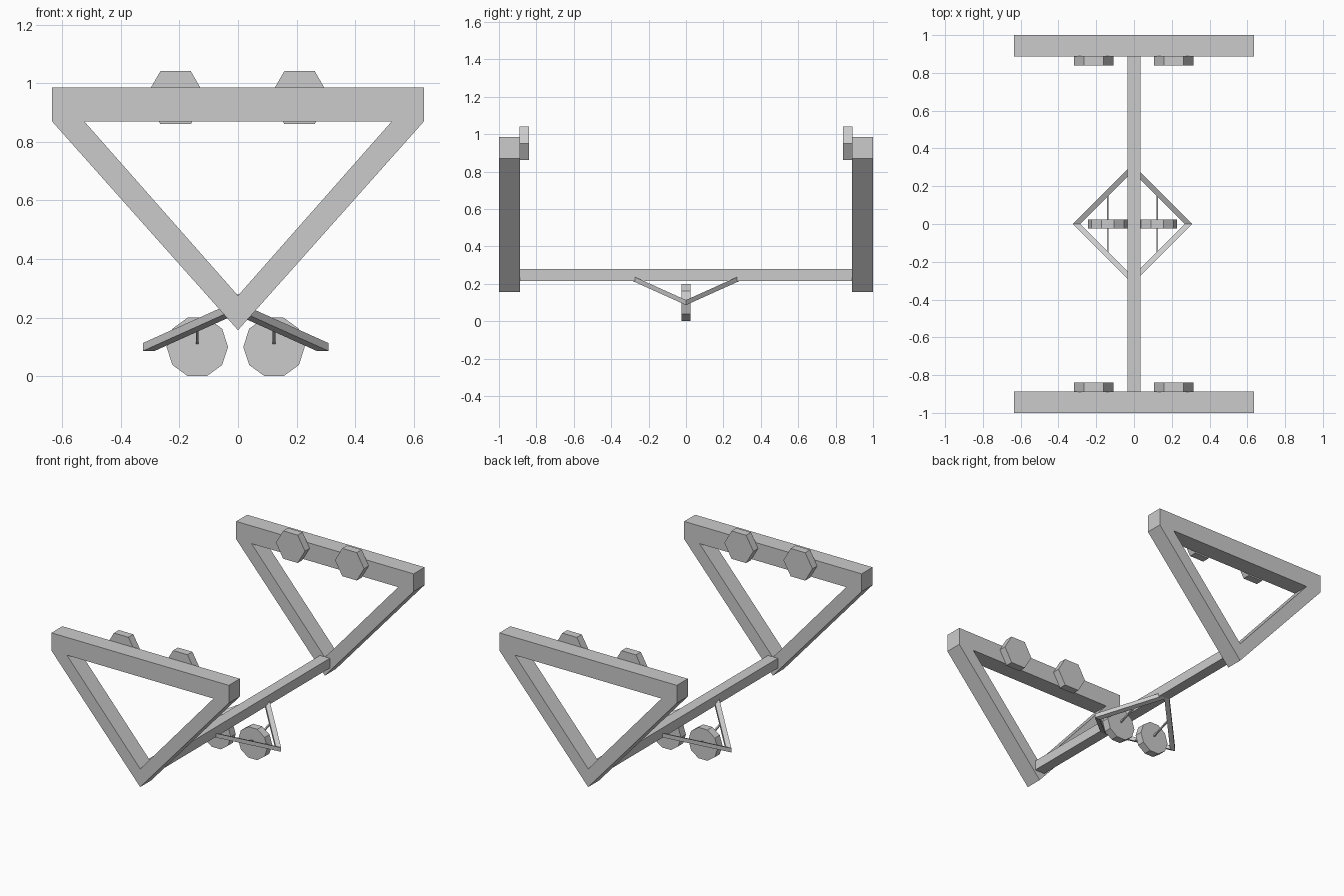
import bpy, bmesh
from math import cos, sin, tau
from mathutils import Vector

if "Cube" in bpy.data.objects:
    bpy.data.objects.remove(bpy.data.objects["Cube"])


def extrude_faces(name, verts, faces, offset):
    """Flat faces swept along an offset vector into a closed solid."""
    bm = bmesh.new()
    vs = [bm.verts.new(v) for v in verts]
    fs = [bm.faces.new([vs[i] for i in f]) for f in faces]
    ext = bmesh.ops.extrude_face_region(bm, geom=fs, use_keep_orig=True)
    moved = [g for g in ext["geom"] if isinstance(g, bmesh.types.BMVert)]
    bmesh.ops.translate(bm, verts=moved, vec=offset)
    bmesh.ops.recalc_face_normals(bm, faces=bm.faces)
    mesh = bpy.data.meshes.new(name)
    bm.to_mesh(mesh)
    bm.free()
    obj = bpy.data.objects.new(name, mesh)
    bpy.context.collection.objects.link(obj)
    return obj


def disc(name, x, z, radius, sides, y0, y1):
    """Low-poly disc with its axis along y."""
    pts = [(x + radius * cos(tau * i / sides), y0, z + radius * sin(tau * i / sides))
           for i in range(sides)]
    return extrude_faces(name, pts, [range(sides)], (0, y1 - y0, 0))


# Triangular end frames, with two hexagonal pads on each inner face
outline = [(-.635, .985), (.635, .985), (.635, .87), (0, .157), (-.635, .87),
           (-.525, .87), (.525, .87), (0, .275)]
ring = [(0, 1, 2, 6, 5, 4), (2, 3, 7, 6), (3, 4, 5, 7)]
for end, s in (("front", -1), ("back", 1)):
    extrude_faces(end + "_frame", [(x, s, z) for x, z in outline], ring, (0, -s * .112, 0))
    for side, x in (("left", -.213), ("right", .21)):
        disc(f"{end}_{side}_pad", x, .951, .104, 6, s * .84, s * .89)

# Long central beam
extrude_faces("central_beam",
              [(-.035, -.89, .215), (.035, -.89, .215), (.035, -.89, .278), (-.035, -.89, .278)],
              [range(4)], (0, 1.78, 0))

# Sloping wheel brackets, wheels and thin axle rods
CX = -.008
for side, sx in (("left", -1), ("right", 1)):
    wx = CX + sx * .131
    disc(side + "_wheel", wx, .1, .105, 10, -.025, .025)
    for end, sy in (("front", -1), ("back", 1)):
        t = .297
        section = [(CX + sx * x, 0, z) for x, z in
                   ((.317, .086), (.277, .086), (.277, .113), (.317, .113))]
        extrude_faces(f"{side}_{end}_strut", section, [range(4)],
                      (-sx * t, sy * t, .45 * t))
        rod = [(wx + x, sy * .01, .109 + z) for x, z in
               ((-.005, -.005), (.005, -.005), (.005, .005), (-.005, .005))]
        extrude_faces(f"{side}_{end}_axle", rod, [range(4)], (0, sy * .15, .055))
